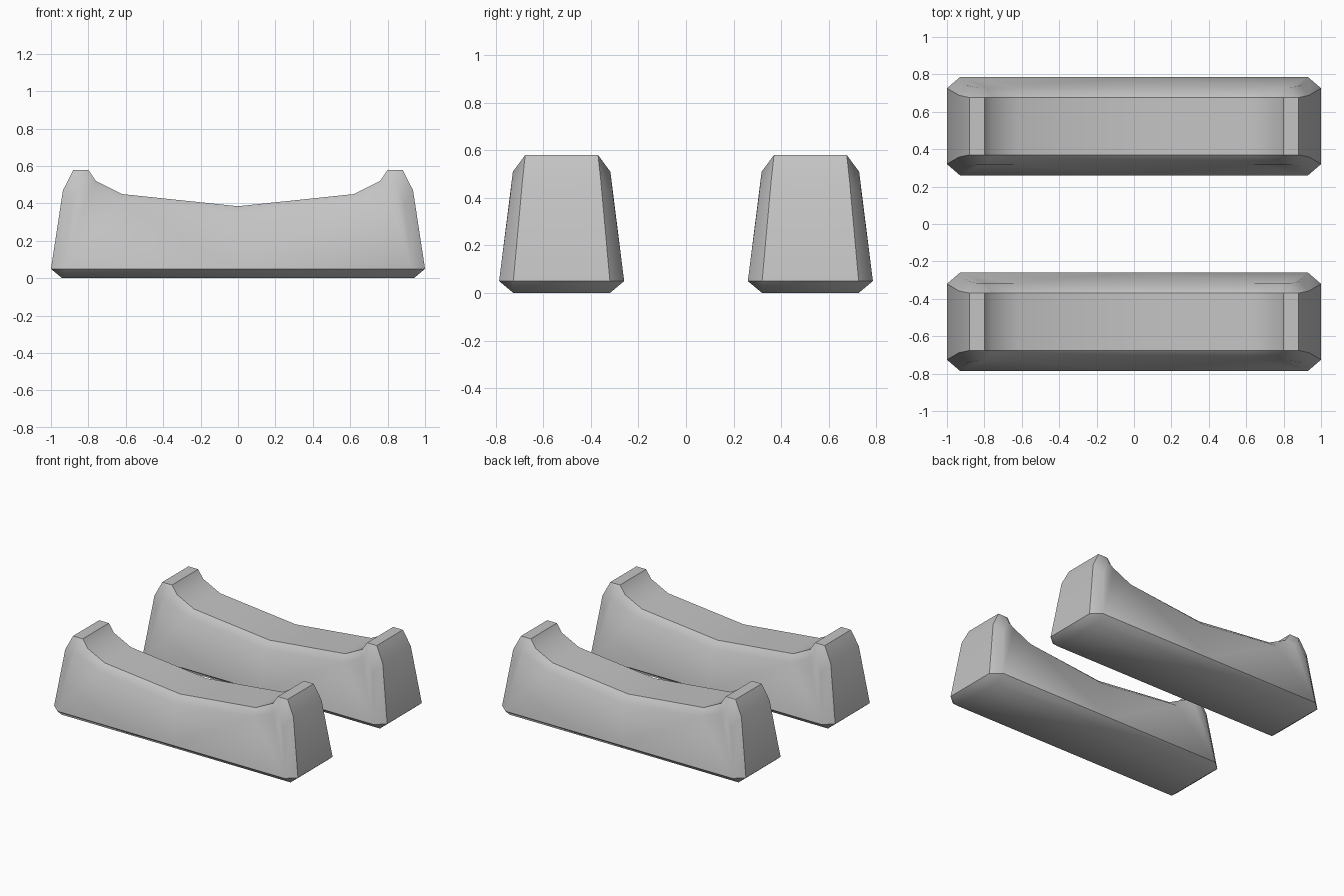
import bpy, bmesh
from math import radians

cube = bpy.data.objects.get("Cube")
if cube:
    bpy.data.objects.remove(cube, do_unlink=True)

grey = bpy.data.materials.new("plain grey")
grey.use_nodes = True
colour = (0.55, 0.55, 0.55, 1)
grey.diffuse_color = colour
grey.node_tree.nodes["Principled BSDF"].inputs["Base Color"].default_value = colour

# Quarter-block rails: inner rim from trough centre round the end to the base
inner = [(0, .153, .385), (.62, .153, .45), (.76, .153, .52), (.80, .153, .58),
         (.88, .153, .58), (.936, .165, .47), (1, .203, .05), (.94, .203, 0), (0, .203, 0)]
middle = [(x, 0, z) for x, y, z in inner]
# Outer rim of the chamfer, continued down the end corner
outer = [(0, .205, .337), (.64, .205, .41), (.79, .205, .48), (.835, .205, .51),
         (.89, .217, .40), (.93, .263, .05)]
base_mid = (0, .263, .05)


def quarter_faces():
    # Trough, plateau, end wall and underside
    faces = [(middle[i], middle[i + 1], inner[i + 1], inner[i]) for i in range(8)]
    # Rim chamfer beside the trough, then corner chamfer down the end
    faces += [(inner[i], inner[i + 1], outer[i + 1], outer[i]) for i in range(3)]
    faces.append((inner[3], inner[4], outer[3]))
    faces += [(inner[i], inner[i + 1], outer[i], outer[i - 1]) for i in (4, 5)]
    # Long side wall
    faces.append((base_mid, outer[0], outer[1], outer[5]))
    faces += [(outer[i], outer[i + 1], outer[5]) for i in (1, 2, 3)]
    # Bottom bevel and its corner
    faces.append((base_mid, outer[5], inner[7], inner[8]))
    faces.append((outer[5], inner[6], inner[7]))
    return faces


def make_block(name, y):
    bm = bmesh.new()
    for sx in (1, -1):
        for sy in (1, -1):
            for face in quarter_faces():
                bm.faces.new([bm.verts.new((sx * p[0], sy * p[1], p[2])) for p in face])
    bmesh.ops.remove_doubles(bm, verts=bm.verts, dist=0.0001)
    bmesh.ops.recalc_face_normals(bm, faces=bm.faces)
    mesh = bpy.data.meshes.new(name)
    bm.to_mesh(mesh)
    bm.free()
    mesh.materials.append(grey)
    block = bpy.data.objects.new(name, mesh)
    block.location.y = y
    bpy.context.collection.objects.link(block)
    bpy.ops.object.select_all(action='DESELECT')
    block.select_set(True)
    bpy.context.view_layer.objects.active = block
    bpy.ops.object.shade_smooth_by_angle(angle=radians(40))


make_block("front_cradle_block", -.523)
make_block("back_cradle_block", .523)
